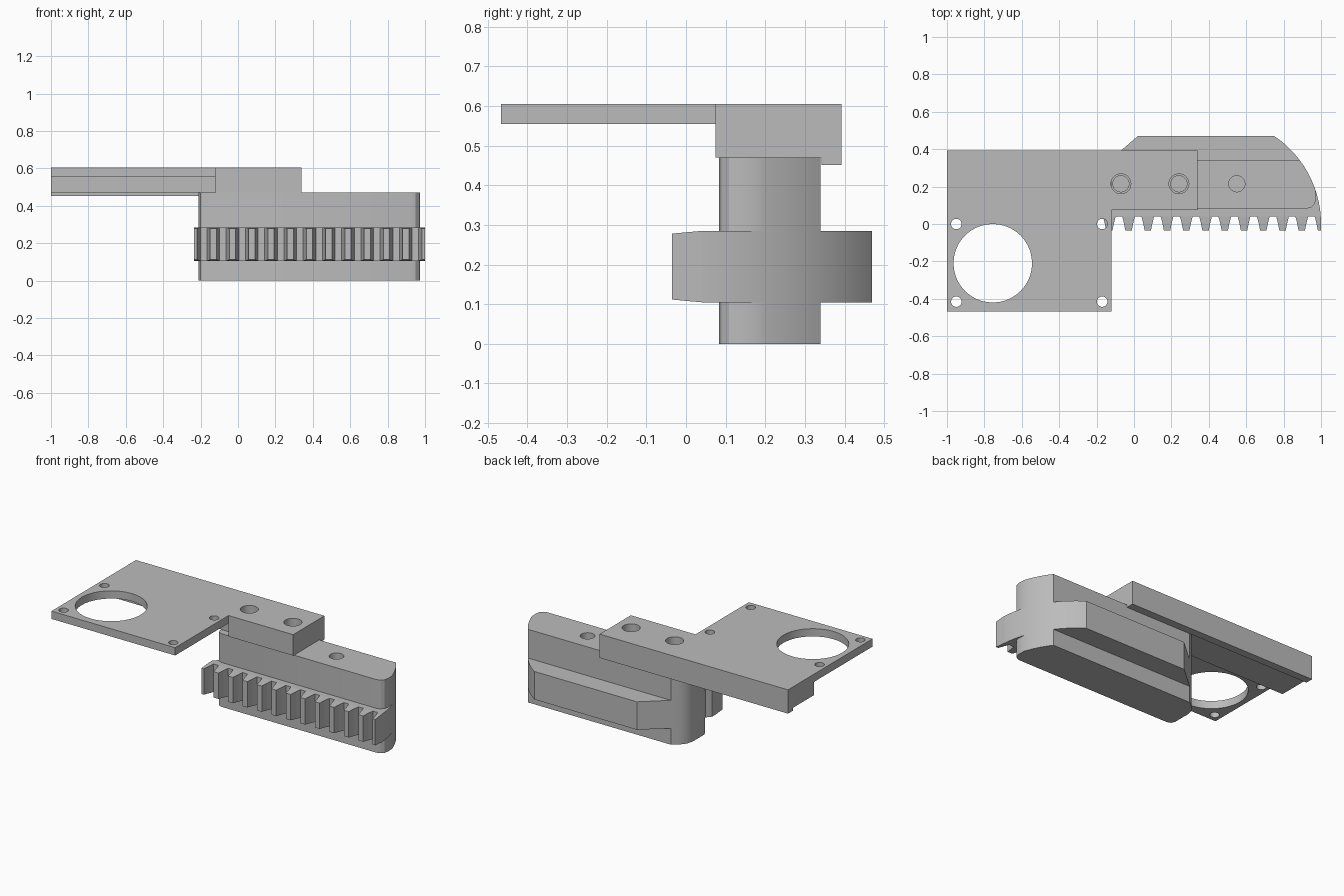
import bpy, bmesh, math
from mathutils import Vector

if "Cube" in bpy.data.objects:
    bpy.data.objects.remove(bpy.data.objects["Cube"])

grey = bpy.data.materials.new("plain grey")
grey.diffuse_color = (0.5, 0.5, 0.5, 1)
grey.use_nodes = True
grey.node_tree.nodes["Principled BSDF"].inputs["Base Color"].default_value = grey.diffuse_color


def solid(name, base, offset, smooth=True):
    """Prism: 3D outline swept along an offset vector."""
    bm = bmesh.new()
    face = bm.faces.new([bm.verts.new(p) for p in base])
    out = bmesh.ops.extrude_face_region(bm, geom=[face])
    verts = [v for v in out["geom"] if isinstance(v, bmesh.types.BMVert)]
    bmesh.ops.translate(bm, verts=verts, vec=Vector(offset))
    bmesh.ops.recalc_face_normals(bm, faces=bm.faces[:])
    mesh = bpy.data.meshes.new(name)
    bm.to_mesh(mesh)
    bm.free()
    mesh.materials.append(grey)
    ob = bpy.data.objects.new(name, mesh)
    bpy.context.collection.objects.link(ob)
    if smooth:
        shade(ob)
    return ob


def shade(ob):
    bpy.ops.object.select_all(action='DESELECT')
    ob.select_set(True)
    bpy.context.view_layer.objects.active = ob
    bpy.ops.object.shade_smooth_by_angle(angle=math.radians(25))


def flat(name, pts, z0, z1):
    return solid(name, [(x, y, z0) for x, y in pts], (0, 0, z1 - z0))


def along_x(name, pts, x0, x1):
    return solid(name, [(x0, y, z) for y, z in pts], (x1 - x0, 0, 0))


def arc(cx, cy, r, a0, a1, n):
    return [(cx + r * math.cos(a0 + (a1 - a0) * i / n),
             cy + r * math.sin(a0 + (a1 - a0) * i / n)) for i in range(n + 1)]


def drill(ob, holes, z0, z1):
    """Cut round holes (x, y, radius) between two heights."""
    for x, y, r in holes:
        ring = arc(x, y, r, 0, math.tau, 40)[:-1]
        cutter = flat("cutter", ring, z0, z1)
        mod = ob.modifiers.new("hole", 'BOOLEAN')
        mod.operation = 'DIFFERENCE'
        mod.solver = 'EXACT'
        mod.object = cutter
        bpy.ops.object.select_all(action='DESELECT')
        ob.select_set(True)
        bpy.context.view_layer.objects.active = ob
        bpy.ops.object.modifier_apply(modifier=mod.name)
        bpy.data.objects.remove(cutter, do_unlink=True)
    shade(ob)


# Sliding guide: straight bar with one large rounded end
CX, R = 0.433, 0.567


def end_arc(y0, y1, n):
    return arc(CX, 0, R, math.asin(y0 / R), math.asin(y1 / R), n)


rear_left = [(-0.13, 0.34), (-0.17, 0.31), (-0.198, 0.275), (-0.21, 0.23)]
front_left = [(-0.21, 0.115), (-0.2, 0.092), (-0.175, 0.083)]
front_right = [(0.925, 0.083), (0.95, 0.09), (0.967, 0.108), (0.973, 0.135)]
guide = front_left + front_right + end_arc(0.18, 0.34, 8) + rear_left
flat("lower_guide", guide, 0, 0.105)
upper = flat("upper_guide", guide, 0.285, 0.47)
drill(upper, [(x, 0.215, 0.043) for x in (-0.07, 0.24, 0.55)], 0.3, 0.6)

# Rack flange between the guide halves
flange = ([(-0.235, 0.04)] + end_arc(0.04, 0.47, 20) + [(0.02, 0.47)]
          + rear_left + [(-0.21, 0.1), (-0.235, 0.07)])
flat("rack_flange", flange, 0.105, 0.285)

# Rack teeth: half teeth at both ends, tips slightly thinner
pitch = 1.235 / 12
for i in range(13):
    c = -0.235 + i * pitch
    rows = []
    for y, w, dz in ((0.04, 0.034, 0), (0.005, 0.025, 0.003), (-0.035, 0.017, 0.007)):
        a, b = max(c - w, -0.235), min(c + w, 1.0)
        z0, z1 = 0.105 + dz, 0.285 - dz
        rows.append([(a, y, z0), (b, y, z0), (b, y, z1), (a, y, z1)])
    bm = bmesh.new()
    loops = [[bm.verts.new(p) for p in row] for row in rows]
    bm.faces.new(loops[0])
    bm.faces.new(loops[2])
    for lo, hi in zip(loops, loops[1:]):
        for k in range(4):
            bm.faces.new((lo[k], lo[k - 1], hi[k - 1], hi[k]))
    bmesh.ops.recalc_face_normals(bm, faces=bm.faces[:])
    mesh = bpy.data.meshes.new("rack_tooth")
    bm.to_mesh(mesh)
    bm.free()
    mesh.materials.append(grey)
    bpy.context.collection.objects.link(bpy.data.objects.new("rack_tooth", mesh))

# Mounting plate with motor opening and screw holes
plate = flat("mounting_plate", [(-1, -0.467), (-0.12, -0.467), (-0.12, 0.075),
                                (0.34, 0.075), (0.34, 0.392), (-1, 0.392)], 0.555, 0.605)
screws = [(x, y, 0.028) for x in (-0.95, -0.17) for y in (0.0, -0.415)]
bolts = [(x, 0.215, 0.053) for x in (-0.07, 0.24)]
drill(plate, [(-0.755, -0.21, 0.21)] + screws + bolts, 0.5, 0.7)


# Rear rib and clamp block under the plate, both with a locating lip
def lipped(front):
    return [(front, 0.555), (front, 0.47), (0.342, 0.47), (0.342, 0.452),
            (0.392, 0.452), (0.392, 0.555)]


along_x("rear_rib", lipped(0.13), -1, -0.12)
block = along_x("clamp_block", lipped(0.075), -0.12, 0.34)
drill(block, bolts, 0.4, 0.6)
